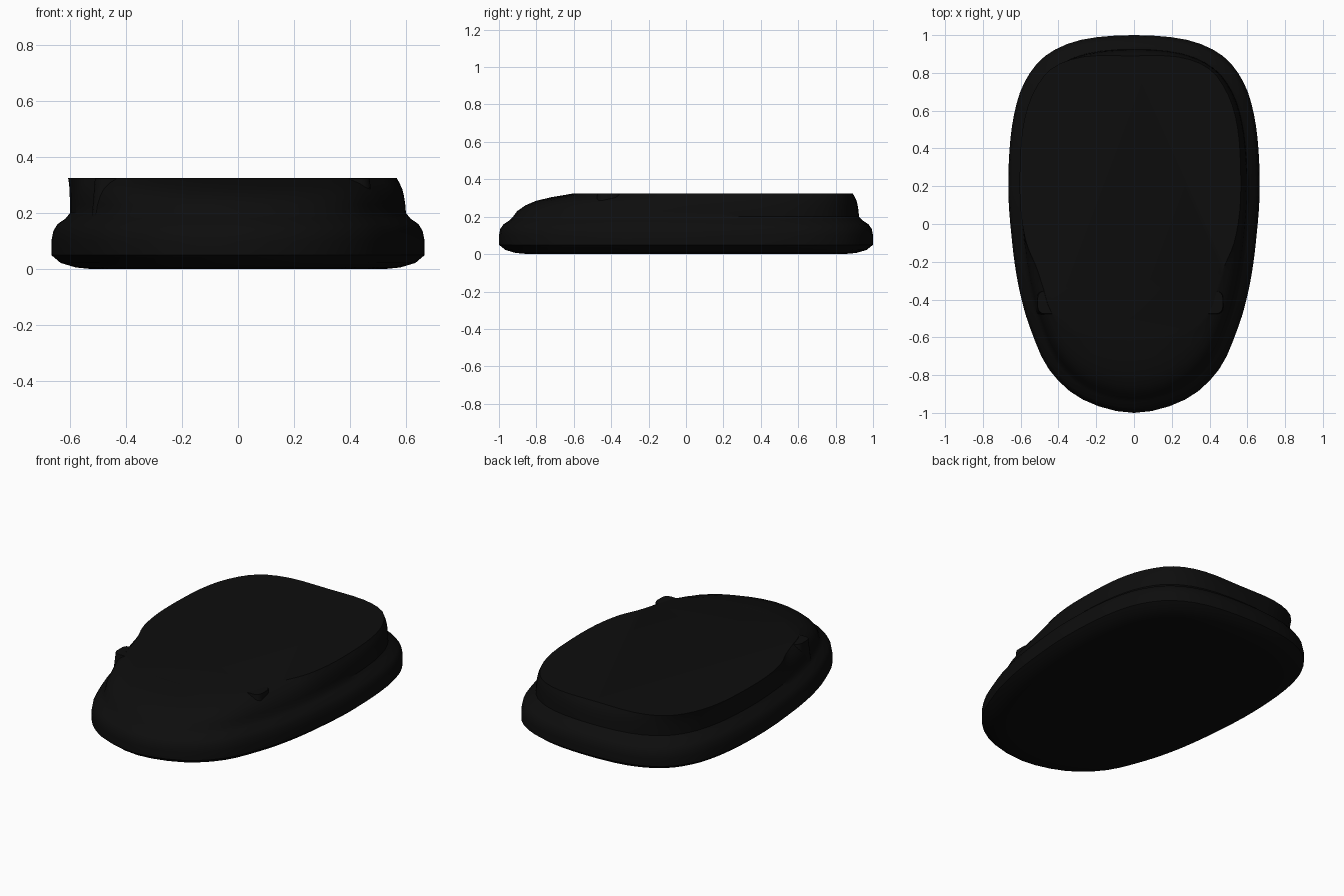
import bpy, bmesh, math
from mathutils import Vector

default = bpy.data.objects.get("Cube")
if default:
    bpy.data.objects.remove(default, do_unlink=True)

black = bpy.data.materials.new("black plastic")
black.use_nodes = True
COLOUR = (0.004, 0.004, 0.004, 1)
black.diffuse_color = COLOUR
black.node_tree.nodes["Principled BSDF"].inputs["Base Color"].default_value = COLOUR

# Half outlines, from the back centre round the left side to the front centre
RIM = [(0, 1), (.28, .975), (.47, .89), (.58, .75), (.635, .58), (.66, .38), (.665, .15),
       (.65, -.05), (.63, -.22), (.6, -.38), (.55, -.55), (.45, -.77), (.27, -.93), (0, -1)]
TOP = [(0, .89), (.25, .885), (.42, .82), (.52, .68), (.57, .5), (.585, .27), (.58, .07),
       (.55, -.1), (.5, -.22), (.46, -.34), (.42, -.46), (.33, -.55), (.18, -.59), (0, -.6)]


def smooth_loop(half, steps=3):
    """Mirror a half outline and run a closed smooth curve through it."""
    pts = [Vector(p) for p in half]
    pts += [Vector((-x, y)) for x, y in half[-2:0:-1]]
    n, out = len(pts), []
    for i in range(n):
        a, b, c, d = (pts[(i + k) % n] for k in (-1, 0, 1, 2))
        for s in range(steps):
            t = s / steps
            out.append(0.5 * (2 * b + (c - a) * t + (2 * a - 5 * b + 4 * c - d) * t ** 2
                              + (3 * b - a - 3 * c + d) * t ** 3))
    return out


def scaled(loop, sx, sy):
    return [Vector((p.x * sx, p.y * sy)) for p in loop]


def loft(name, rings):
    """Skin a stack of level rings and cap both ends."""
    bm = bmesh.new()
    rows = [[bm.verts.new((p.x, p.y, z)) for p in loop] for z, loop in rings]
    for low, high in zip(rows, rows[1:]):
        n = len(low)
        for i in range(n):
            j = (i + 1) % n
            bm.faces.new((low[i], low[j], high[j], high[i]))
    bm.faces.new(rows[0])
    bm.faces.new(rows[-1])
    bmesh.ops.recalc_face_normals(bm, faces=bm.faces)
    return finish(name, bm)


def finish(name, bm):
    mesh = bpy.data.meshes.new(name)
    bm.to_mesh(mesh)
    bm.free()
    mesh.materials.append(black)
    obj = bpy.data.objects.new(name, mesh)
    bpy.context.collection.objects.link(obj)
    bpy.ops.object.select_all(action='DESELECT')
    obj.select_set(True)
    bpy.context.view_layer.objects.active = obj
    bpy.ops.object.shade_smooth_by_angle(angle=math.radians(35))
    return obj


rim = smooth_loop(RIM)
top = [p + Vector((-.02, 0)) for p in smooth_loop(TOP)]
shoulder = scaled(rim, .9, .925)

# Lower shell with rounded bottom, bulging belt and ledge; then the domed upper wall
rings = [(z, scaled(rim, sx, sy)) for z, sx, sy in (
    (0, .78, .84), (.006, .87, .91), (.022, .95, .965), (.05, 1, 1), (.1, 1, 1),
    (.135, .99, .993), (.16, .968, .975), (.18, .925, .945))]
rings += [(z, [a.lerp(b, f) for a, b in zip(shoulder, top)]) for z, f in (
    (.2, 0), (.23, .07), (.26, .2), (.285, .38), (.305, .64), (.318, .88), (.325, 1))]
loft("body_shell", rings)

# Small rounded lugs on both sides near the front
for side, name in ((1, "left_lug"), (-1, "right_lug")):
    bm = bmesh.new()
    bmesh.ops.create_cube(bm, size=1)
    for v in bm.verts:
        flare = .012 if v.co.z < 0 else 0
        v.co = Vector((side * .43 - .02 + v.co.x * (.12 + 2 * flare),
                       -.415 + v.co.y * (.12 + 2 * flare), .25 + v.co.z * .148))
    edges = [e for e in bm.edges if abs(e.verts[0].co.z - e.verts[1].co.z) > .1]
    bmesh.ops.bevel(bm, geom=edges, offset=.035, segments=4, profile=.5, affect='EDGES')
    finish(name, bm)
